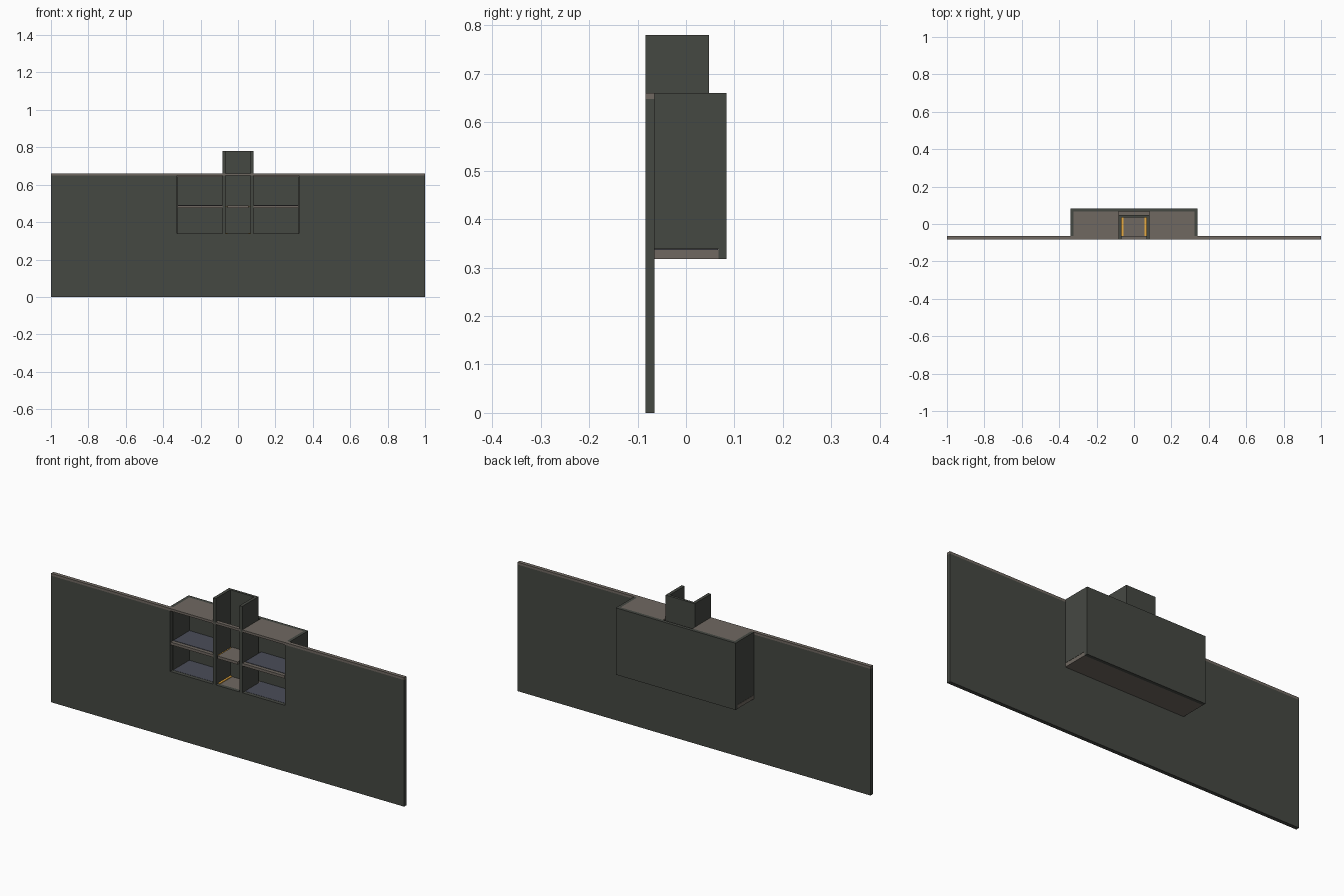
import bpy

if "Cube" in bpy.data.objects:
    bpy.data.objects.remove(bpy.data.objects["Cube"])


def material(name, rgb):
    m = bpy.data.materials.new(name)
    m.diffuse_color = (*rgb, 1)
    m.use_nodes = True
    m.node_tree.nodes["Principled BSDF"].inputs["Base Color"].default_value = m.diffuse_color
    return m


DARK = material("dark_paint", (0.06, 0.065, 0.055))
TAN = material("warm_board", (0.16, 0.14, 0.12))
BLUE = material("blue_lining", (0.07, 0.075, 0.10))
GLOW = material("amber_light", (0.8, 0.4, 0.05))


def box(name, x, y, z, mat):
    """Box from (min, max) ranges along each axis."""
    r = (x, y, z)
    me = bpy.data.meshes.new(name)
    v = [(x[i], y[j], z[k]) for i in (0, 1) for j in (0, 1) for k in (0, 1)]
    f = [(0, 1, 3, 2), (4, 6, 7, 5), (0, 4, 5, 1), (2, 3, 7, 6), (0, 2, 6, 4), (1, 5, 7, 3)]
    me.from_pydata(v, [], f)
    me.materials.append(mat)
    ob = bpy.data.objects.new(name, me)
    bpy.context.collection.objects.link(ob)
    return ob


def pair(name, x, y, z, mat):
    """The same box on the right and mirrored on the left."""
    box(name + "_right", x, y, z, mat)
    box(name + "_left", (-x[1], -x[0]), y, z, mat)


FRONT, WALL_BACK, BACK = -0.084, -0.065, 0.084

# wall panel around the niche, with its top rail
box("wall_lower", (-1, 1), (FRONT, WALL_BACK), (0, 0.338), DARK)
pair("wall_side", (0.325, 1), (FRONT, WALL_BACK), (0.338, 0.648), DARK)
box("wall_top_rail", (-1, 1), (FRONT, WALL_BACK), (0.648, 0.66), TAN)

# niche carcass behind the wall
pair("niche_side", (0.323, 0.339), (WALL_BACK, BACK), (0.338, 0.66), DARK)
box("niche_back", (-0.339, 0.339), (0.067, BACK), (0.318, 0.66), DARK)
box("niche_floor", (-0.339, 0.339), (WALL_BACK, 0.067), (0.318, 0.337), TAN)
pair("niche_lid", (0.083, 0.323), (WALL_BACK, 0.067), (0.642, 0.66), TAN)

# side shelves with blue linings
pair("side_shelf", (0.083, 0.323), (FRONT, 0.067), (0.475, 0.489), TAN)
for level, z in (("lower", 0.337), ("upper", 0.489)):
    pair(level + "_lining", (0.085, 0.321), (WALL_BACK, 0.066), (z, z + 0.002), BLUE)

# central column, open at front and top
pair("column_side", (0.067, 0.083), (FRONT, 0.047), (0.338, 0.78), DARK)
box("column_back", (-0.067, 0.067), (0.034, 0.047), (0.338, 0.78), DARK)

# central shelf with light strips along its edges and the floor's edges
box("column_shelf", (-0.057, 0.057), (FRONT, 0.034), (0.475, 0.489), TAN)
for level, z in (("floor", 0.337), ("shelf", 0.480)):
    pair(level + "_light", (0.057, 0.067), (WALL_BACK, 0.034), (z, z + 0.004), GLOW)
